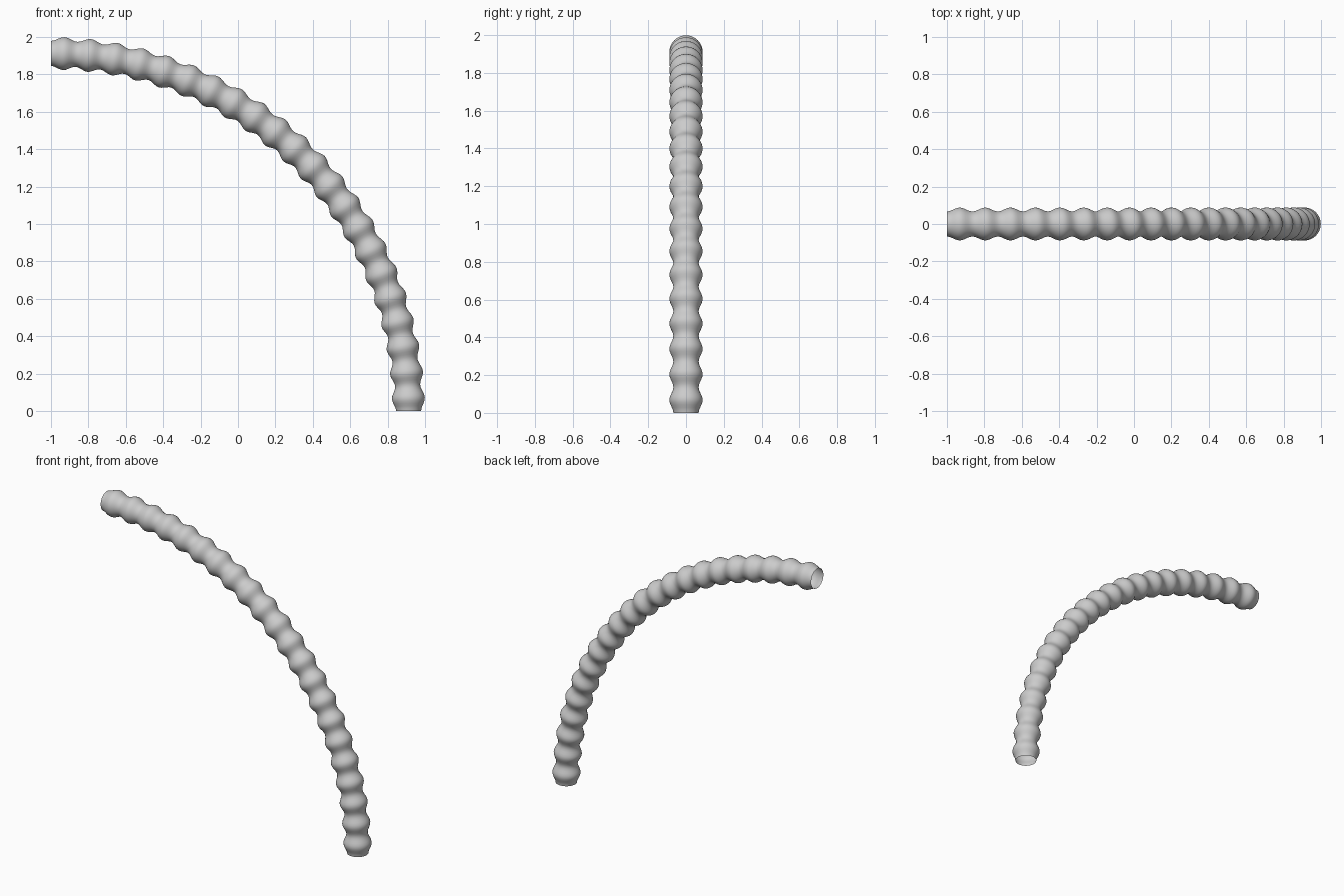
import bpy, bmesh
from math import sin, cos, pi

if "Cube" in bpy.data.objects:
    bpy.data.objects.remove(bpy.data.objects["Cube"])

BEND_R = 1.912              # radius of the quarter-circle centre line
CENTRE_X = -1.0             # bend centre (z = 0)
R_MIN, R_MAX = 0.067, 0.088 # valley and ridge radii of the hose
RIDGES, STEPS, SIDES = 22, 10, 40

bm = bmesh.new()

# Rings swept along the quarter bend, radius rippling along the length
rings = []
count = RIDGES * STEPS
for i in range(count + 1):
    a = pi / 2 * i / count
    wave = 0.5 - 0.5 * cos(2 * pi * i / STEPS)
    r = R_MIN + (R_MAX - R_MIN) * wave
    ring = []
    for j in range(SIDES):
        t = 2 * pi * j / SIDES
        d = BEND_R + r * cos(t)
        ring.append(bm.verts.new((CENTRE_X + d * cos(a), r * sin(t), d * sin(a))))
    rings.append(ring)

# Open-ended tube wall
for lo, hi in zip(rings, rings[1:]):
    for j in range(SIDES):
        k = (j + 1) % SIDES
        bm.faces.new((lo[j], hi[j], hi[k], lo[k]))
bmesh.ops.recalc_face_normals(bm, faces=bm.faces)
for f in bm.faces:
    f.smooth = True

mesh = bpy.data.meshes.new("corrugated_hose")
bm.to_mesh(mesh)
bm.free()
hose = bpy.data.objects.new("corrugated_hose", mesh)
bpy.context.collection.objects.link(hose)
